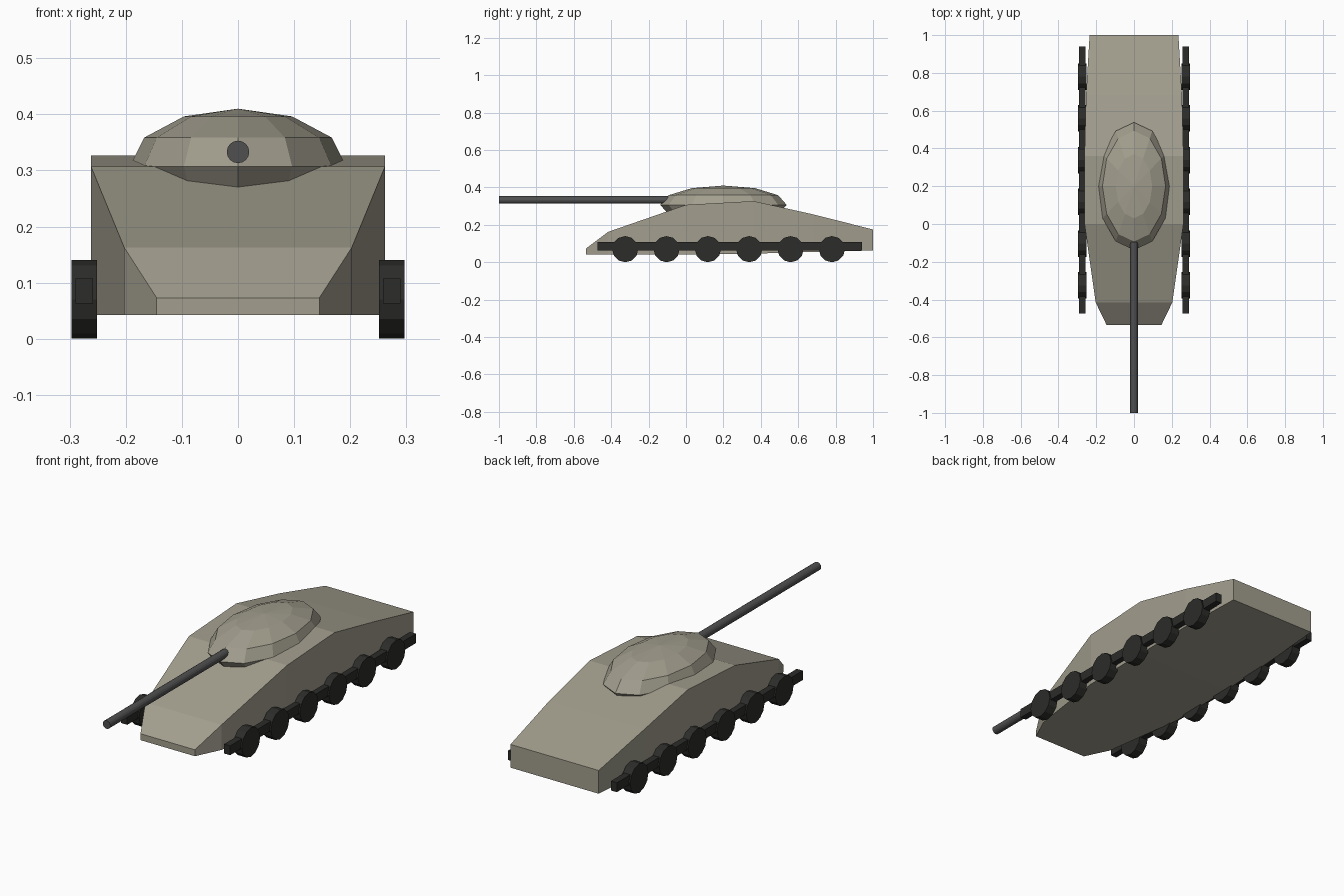
import bpy, bmesh, math

if "Cube" in bpy.data.objects:
    bpy.data.objects.remove(bpy.data.objects["Cube"])


def material(name, rgb):
    m = bpy.data.materials.new(name)
    m.diffuse_color = (*rgb, 1)
    m.use_nodes = True
    m.node_tree.nodes["Principled BSDF"].inputs["Base Color"].default_value = m.diffuse_color
    return m


armour = material("armour", (0.36, 0.34, 0.27))
steel = material("steel", (0.08, 0.08, 0.08))
rubber = material("rubber", (0.025, 0.025, 0.023))


def finish(name, mat):
    ob = bpy.context.object
    ob.name = name
    ob.data.materials.append(mat)
    return ob


def cylinder(name, radius, depth, loc, rot, sides, mat):
    bpy.ops.mesh.primitive_cylinder_add(vertices=sides, radius=radius, depth=depth,
                                        location=loc, rotation=rot)
    return finish(name, mat)


# Hull: loft of box sections (y, half width, bottom z, top z)
sections = [(-0.535, 0.145, 0.042, 0.073),
            (-0.415, 0.203, 0.042, 0.163),
            (0.0, 0.262, 0.042, 0.307),
            (0.36, 0.262, 0.046, 0.327),
            (0.68, 0.254, 0.055, 0.256),
            (1.0, 0.235, 0.063, 0.175)]
bm = bmesh.new()
rings = [[bm.verts.new(p) for p in ((-w, y, b), (w, y, b), (w, y, t), (-w, y, t))]
         for y, w, b, t in sections]
for r0, r1 in zip(rings, rings[1:]):
    for i in range(4):
        j = (i + 1) % 4
        bm.faces.new((r0[i], r0[j], r1[j], r1[i]))
bm.faces.new(rings[0])
bm.faces.new(rings[-1])
bmesh.ops.recalc_face_normals(bm, faces=bm.faces)
mesh = bpy.data.meshes.new("hull")
bm.to_mesh(mesh)
bm.free()
hull = bpy.data.objects.new("hull", mesh)
bpy.context.collection.objects.link(hull)
mesh.materials.append(armour)

# Turret: flattened low-poly dome sunk into the hull
bpy.ops.mesh.primitive_uv_sphere_add(segments=12, ring_count=6, radius=1,
                                     location=(0, 0.2, 0.307))
turret = finish("turret", armour)
turret.scale = (0.193, 0.338, 0.103)

# Gun barrel
cylinder("gun_barrel", 0.02, 1.0, (0, -0.5, 0.333), (math.pi / 2, 0, 0), 16, steel)

# Running gear on both sides
for side, s in (("left", -1), ("right", 1)):
    x = 0.274 * s
    bpy.ops.mesh.primitive_cube_add(size=1, location=(x, 0.233, 0.085))
    rail = finish(f"{side}_track_rail", rubber)
    rail.scale = (0.032, 1.415, 0.045)
    for i in range(6):
        cylinder(f"{side}_wheel_{i + 1}", 0.07, 0.046, (x, -0.325 + 0.221 * i, 0.07),
                 (0, math.pi / 2, 0), 12, rubber)
